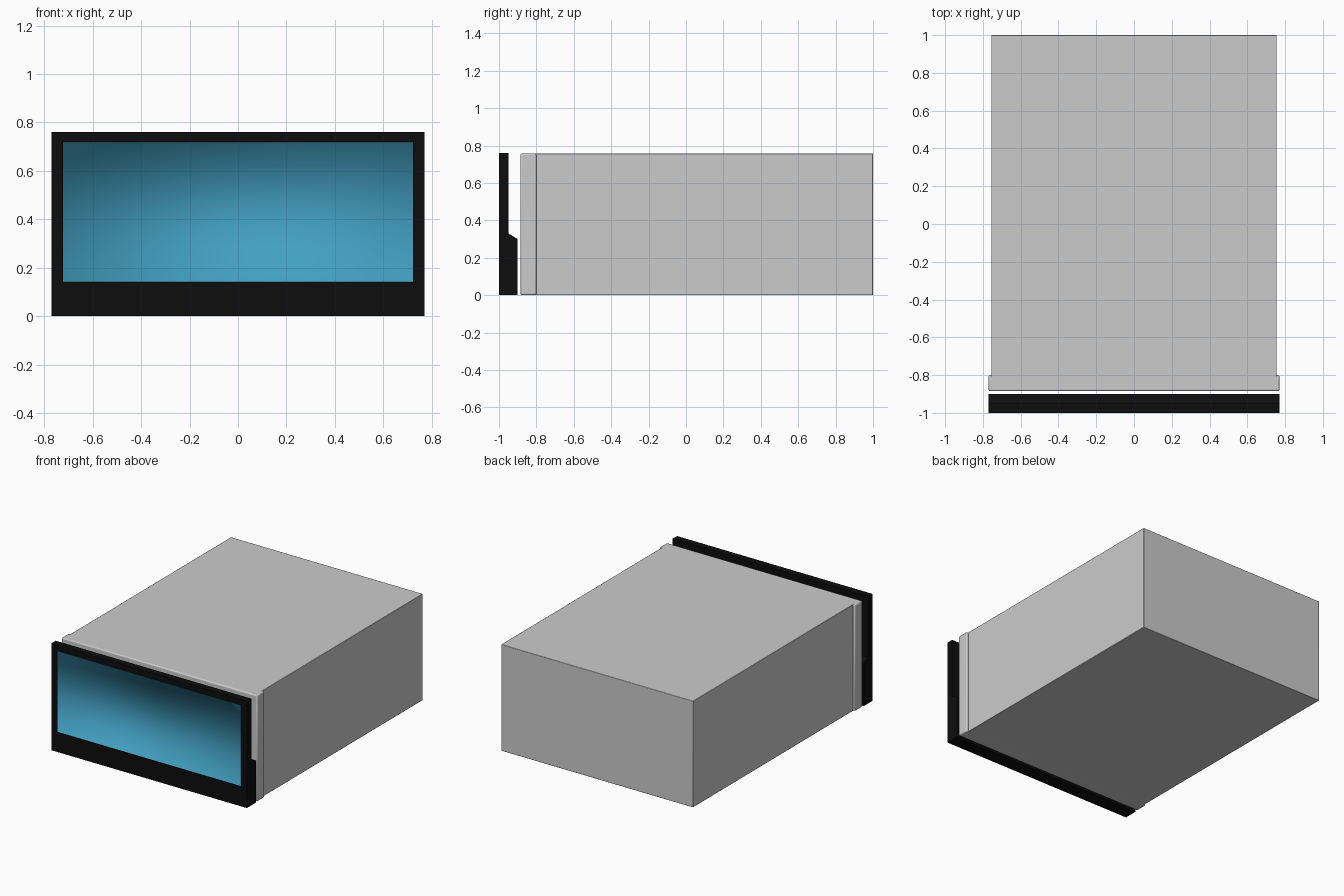
import bpy
import bmesh
import math

cube = bpy.data.objects.get("Cube")
if cube:
    bpy.data.objects.remove(cube, do_unlink=True)


def make_material(name, color):
    mat = bpy.data.materials.new(name)
    mat.use_nodes = True
    mat.diffuse_color = (*color, 1)
    mat.node_tree.nodes["Principled BSDF"].inputs["Base Color"].default_value = (*color, 1)
    return mat


GREY = make_material("light grey metal", (0.6, 0.6, 0.6))
BLACK = make_material("black plastic", (0.004, 0.004, 0.004))
BLUE = make_material("blue screen", (0.055, 0.35, 0.54))


def finish(bm, name, *mats):
    mesh = bpy.data.meshes.new(name)
    bm.to_mesh(mesh)
    bm.free()
    for mat in mats:
        mesh.materials.append(mat)
    obj = bpy.data.objects.new(name, mesh)
    bpy.context.collection.objects.link(obj)
    return obj


def smooth(obj, degrees):
    bpy.ops.object.select_all(action="DESELECT")
    obj.select_set(True)
    bpy.context.view_layer.objects.active = obj
    bpy.ops.object.shade_smooth_by_angle(angle=math.radians(degrees))


def box(name, half_width, y0, y1, height, bevel):
    bm = bmesh.new()
    bmesh.ops.create_cube(bm, size=1)
    for v in bm.verts:
        v.co.x *= half_width * 2
        v.co.y = y0 if v.co.y < 0 else y1
        v.co.z = 0 if v.co.z < 0 else height
    obj = finish(bm, name, GREY)
    mod = obj.modifiers.new("soft edges", "BEVEL")
    mod.width = bevel
    mod.segments = 2
    smooth(obj, 30)
    return obj


# Metal chassis and the slightly wider collar at its front
box("chassis", 0.755, -0.81, 1.0, 0.757, 0.003)
box("front_collar", 0.77, -0.885, -0.80, 0.757, 0.008)

# Front panel: side profile swept across the width, thicker at the bottom
bm = bmesh.new()
profile = [(-1, 0), (-0.9, 0), (-0.9, 0.3), (-0.95, 0.33), (-0.95, 0.76), (-1, 0.76)]
side = bm.faces.new([bm.verts.new((-0.77, y, z)) for y, z in profile])
swept = bmesh.ops.extrude_face_region(bm, geom=[side])
for v in swept["geom"]:
    if isinstance(v, bmesh.types.BMVert):
        v.co.x = 0.77
bmesh.ops.recalc_face_normals(bm, faces=bm.faces)

# Screen: framed on the front face, then sunk slightly
screen = min(bm.faces, key=lambda f: f.calc_center_median().y)
bmesh.ops.inset_region(bm, faces=[screen], thickness=0.065)
for v in screen.verts:
    v.co.z = 0.14 if v.co.z < 0.38 else 0.72
bmesh.ops.inset_region(bm, faces=[screen], thickness=0.001, depth=-0.006)
screen.material_index = 1
panel = finish(bm, "front_panel", BLACK, BLUE)

# The sunken screen blends into its rim; the outer edges stay sharp
smooth(panel, 30)
sharp = panel.data.attributes.get("sharp_edge")
screen_verts = {i for p in panel.data.polygons if p.material_index == 1 for i in p.vertices}
for edge in panel.data.edges:
    if set(edge.vertices) <= screen_verts:
        edge.use_edge_sharp = False
    elif set(edge.vertices) & screen_verts:
        edge.use_edge_sharp = False
